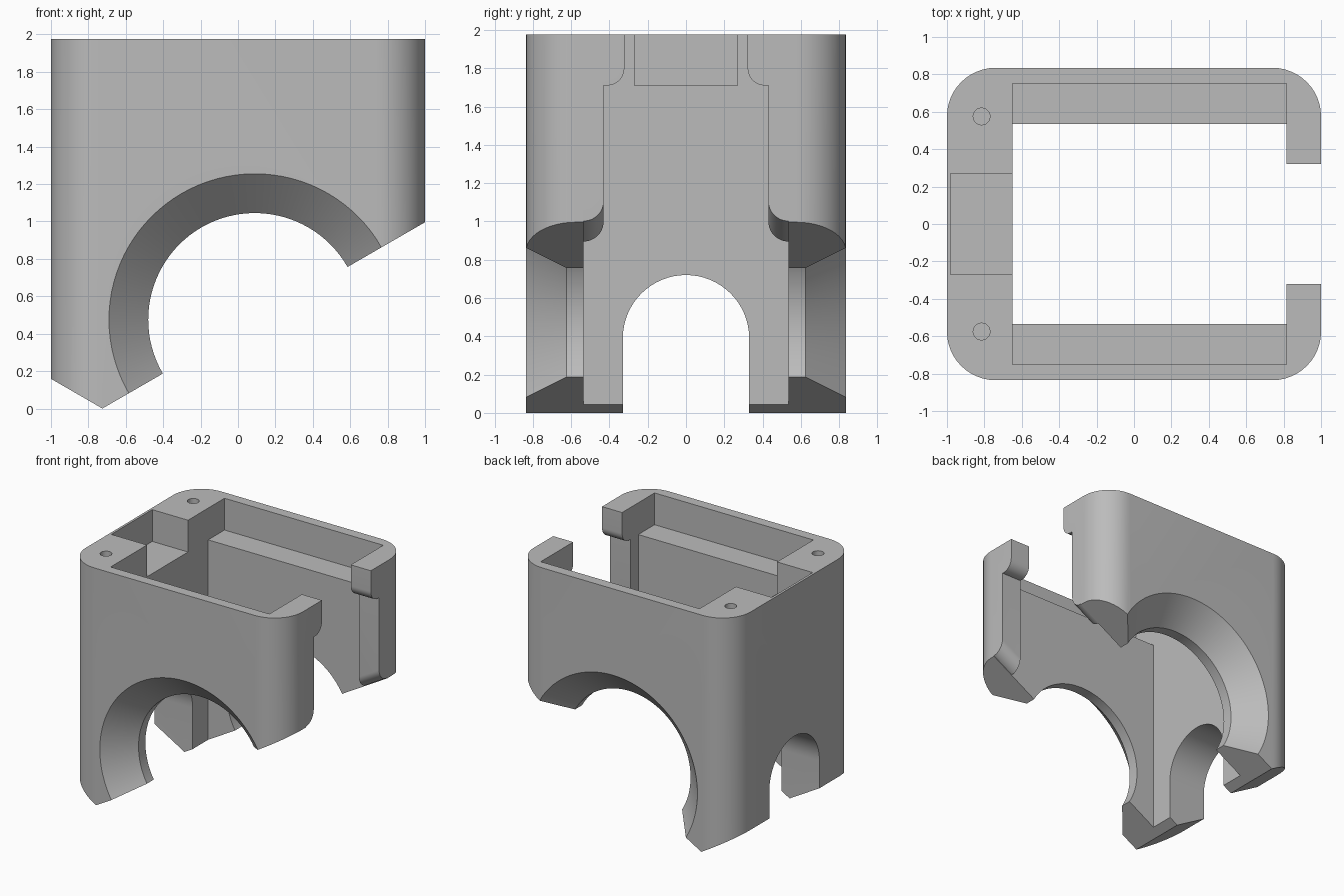
import bpy, bmesh, math
from mathutils import Vector

if "Cube" in bpy.data.objects:
    bpy.data.objects.remove(bpy.data.objects["Cube"])

SLOPE = math.tan(math.radians(30))

grey = bpy.data.materials.new("plain_grey")
grey.use_nodes = True
COLOUR = (0.5, 0.5, 0.5, 1)
grey.diffuse_color = COLOUR
grey.node_tree.nodes["Principled BSDF"].inputs["Base Color"].default_value = COLOUR


def finish(bm, name):
    bmesh.ops.recalc_face_normals(bm, faces=bm.faces)
    mesh = bpy.data.meshes.new(name)
    bm.to_mesh(mesh)
    bm.free()
    mesh.materials.append(grey)
    ob = bpy.data.objects.new(name, mesh)
    bpy.context.collection.objects.link(ob)
    return ob


def prism(name, points, axis, lo, hi, shear=0):
    """Extrude a 2D outline along an axis; shear lifts z along x."""
    def place(p, d):
        if axis == "x":
            return Vector((d, p[0], p[1] + shear * (d - 1)))
        if axis == "y":
            return Vector((p[0], d, p[1]))
        return Vector((p[0], p[1], d))
    bm = bmesh.new()
    a = [bm.verts.new(place(p, lo)) for p in points]
    b = [bm.verts.new(place(p, hi)) for p in points]
    bm.faces.new(a)
    bm.faces.new(b)
    n = len(points)
    for i in range(n):
        j = (i + 1) % n
        bm.faces.new((a[i], a[j], b[j], b[i]))
    return finish(bm, name)


def arc(cx, cy, r, start, end, n=12):
    steps = [math.radians(start + (end - start) * i / n) for i in range(n + 1)]
    return [(cx + r * math.cos(t), cy + r * math.sin(t)) for t in steps]


def mirrored(half):
    return half + [(-u, v) for u, v in reversed(half)]


def box(name, x0, x1, y, z0, z1):
    return prism(name, [(x0, -y), (x1, -y), (x1, y), (x0, y)], "z", z0, z1)


def lathe_y(name, profile, cx, cz, n=96):
    """Solid of revolution around a line parallel to y."""
    bm = bmesh.new()
    rings = [[bm.verts.new((x, y, z)) for x, z in arc(cx, cz, r, 0, 360, n)[:-1]]
             for y, r in profile]
    bm.faces.new(rings[0])
    bm.faces.new(rings[-1])
    for a, b in zip(rings, rings[1:]):
        for i in range(n):
            j = (i + 1) % n
            bm.faces.new((a[i], a[j], b[j], b[i]))
    return finish(bm, name)


def cut(target, tool, operation="DIFFERENCE"):
    mod = target.modifiers.new("cut", "BOOLEAN")
    mod.operation = operation
    mod.solver = "EXACT"
    mod.object = tool
    tool.hide_render = True
    bpy.context.view_layer.objects.active = target
    bpy.ops.object.modifier_apply(modifier=mod.name)
    bpy.data.objects.remove(tool)


# Outer shell with rounded vertical corners
R, W, D, TOP = 0.26, 1.0, 0.835, 1.975
outline = (arc(W - R, D - R, R, 0, 90) + arc(R - W, D - R, R, 90, 180)
           + arc(R - W, R - D, R, 180, 270) + arc(W - R, R - D, R, 270, 360))
housing = prism("housing", outline, "z", -0.2, TOP)

# Slanted underside meeting at a low ridge
tip = -0.725
side = [(-1.2, (tip + 1.2) * SLOPE), (tip, 0), (1.2, (1.2 - tip) * SLOPE),
        (1.2, 2.3), (-1.2, 2.3)]
cut(housing, prism("underside_cutter", side, "y", -1.2, 1.2), "INTERSECT")

# Main cavity, wider lid recess and end notch
LEDGE = 1.71
cut(housing, box("cavity_cutter", -0.65, 0.815, 0.535, -0.5, 2.2))
cut(housing, box("recess_cutter", -0.65, 0.815, 0.75, LEDGE, 2.2))
cut(housing, box("notch_cutter", -0.98, -0.6, 0.27, LEDGE, 2.2))

# Round side openings with a chamfered outer rim
rim = [(-0.935, 0.88), (-0.625, 0.57), (0.625, 0.57), (0.935, 0.88)]
cut(housing, lathe_y("side_opening_cutter", rim, 0.09, 0.475))

# Open end with rounded hooks at the top
gap = [(0.322, 2.2)] + arc(0.412, LEDGE + 0.09, 0.09, 180, 270) + [(0.43, LEDGE), (0.43, 0.5)]
cut(housing, prism("end_gap_cutter", mirrored(gap), "x", 0.7, 1.2))

# Rounded lower corners of the open end, following the slanted underside
flare = arc(0.535, 1.107, 0.105, 180, 270) + [(0.535, 0.8)]
cut(housing, prism("flare_cutter", mirrored(flare), "x", 0.75, 1.2, SLOPE))

# Arched slot in the closed end
arch = [(0.33, -0.4)] + arc(0, 0.39, 0.33, 0, 180, 32) + [(-0.33, -0.4)]
cut(housing, prism("arch_cutter", arch, "x", -1.2, -0.55))

# Screw holes in the top
for s in (-1, 1):
    hole = arc(-0.815, s * 0.575, 0.045, 0, 360, 24)[:-1]
    cut(housing, prism("screw_hole_cutter", hole, "z", 1.5, 2.2))

# Crisp edges, smooth curves
bpy.ops.object.select_all(action="DESELECT")
housing.select_set(True)
bpy.context.view_layer.objects.active = housing
bpy.ops.object.shade_smooth_by_angle(angle=math.radians(25))
